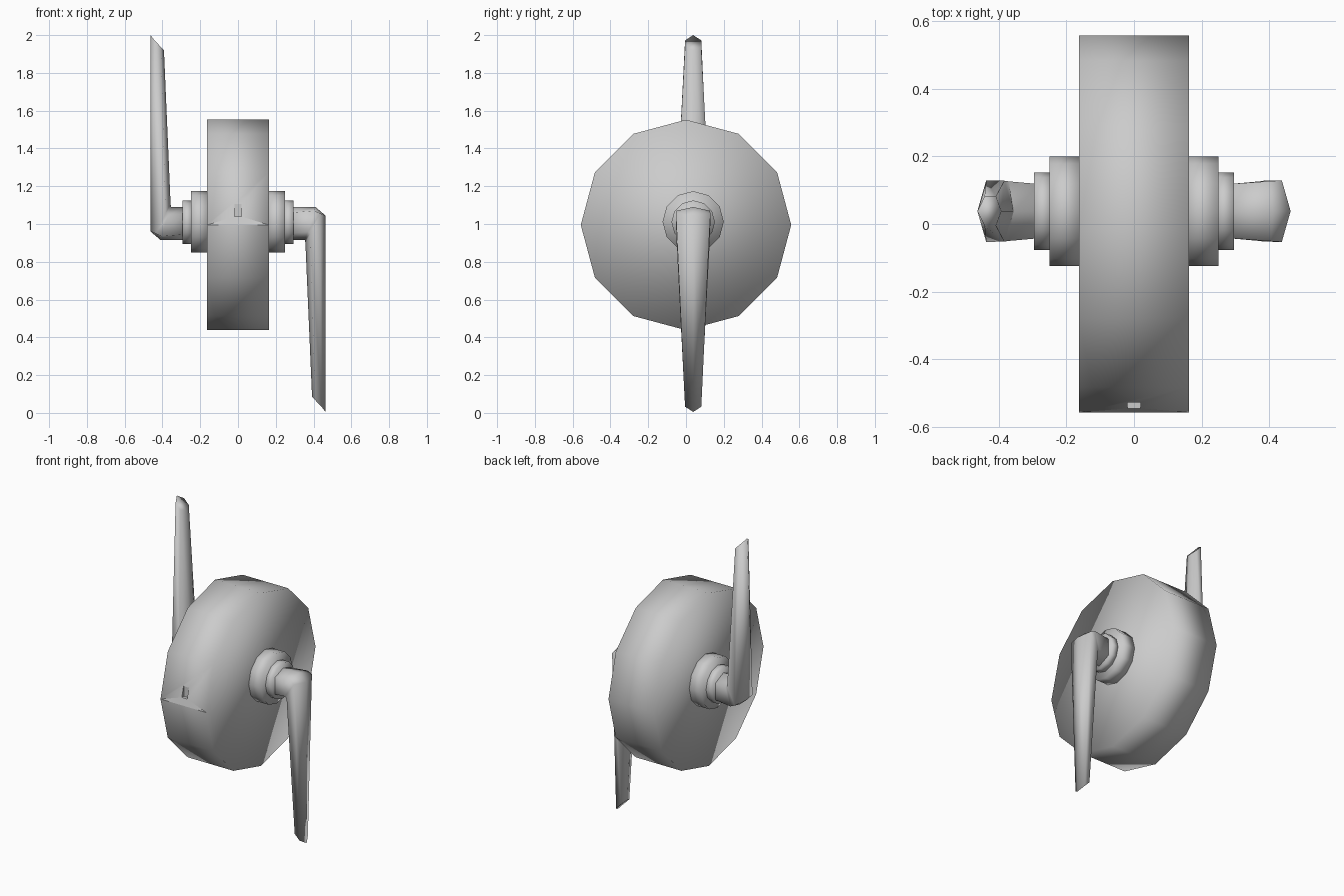
import bpy, bmesh, math

cube = bpy.data.objects.get("Cube")
if cube:
    bpy.data.objects.remove(cube, do_unlink=True)

grey = bpy.data.materials.new("plain grey")
grey.use_nodes = True
grey.diffuse_color = (0.6, 0.6, 0.6, 1)
grey.node_tree.nodes["Principled BSDF"].inputs["Base Color"].default_value = (0.6, 0.6, 0.6, 1)


def loft(name, rings):
    """Skin a list of closed rings and cap both ends."""
    bm = bmesh.new()
    loops = [[bm.verts.new(p) for p in ring] for ring in rings]
    n = len(loops[0])
    for a, b in zip(loops, loops[1:]):
        for i in range(n):
            j = (i + 1) % n
            bm.faces.new((a[i], a[j], b[j], b[i]))
    bm.faces.new(loops[0])
    bm.faces.new(loops[-1])
    bmesh.ops.recalc_face_normals(bm, faces=bm.faces)
    for f in bm.faces:
        f.smooth = True
    mesh = bpy.data.meshes.new(name)
    bm.to_mesh(mesh)
    bm.free()
    mesh.materials.append(grey)
    ob = bpy.data.objects.new(name, mesh)
    bpy.context.collection.objects.link(ob)
    return ob


def ring(x, r, y, z, sides=12):
    """Regular polygon around the x axis."""
    return [(x, y + r * math.cos(math.tau * i / sides), z + r * math.sin(math.tau * i / sides))
            for i in range(sides)]


# Wheel
wheel = loft("wheel", [ring(-0.163, 0.557, 0, 0.995), ring(0.163, 0.557, 0, 0.995)])

# Small recess in the front of the rim
bpy.ops.mesh.primitive_cube_add(size=1, location=(0, -0.56, 1.072))
cutter = bpy.context.object
cutter.name = "notch_cutter"
cutter.scale = (0.038, 0.07, 0.066)
cutter.hide_render = True
cut = wheel.modifiers.new("notch", 'BOOLEAN')
cut.operation, cut.object, cut.solver = 'DIFFERENCE', cutter, 'EXACT'
bpy.context.view_layer.objects.active = wheel
bpy.ops.object.modifier_apply(modifier=cut.name)
bpy.data.objects.remove(cutter, do_unlink=True)
for f in wheel.data.polygons:
    c = f.center
    f.use_smooth = not (abs(c.x) < 0.025 and c.y < -0.5 and f.area < 0.01)


# Elbowed arm: each row is one hexagon as (x, z, half width) from outer to inner edge
ROWS = [
    [(0.28, 1.09, 0), (0.28, 1.06, 0.08), (0.28, 0.95, 0.08), (0.28, 0.915, 0)],
    [(0.41, 1.09, 0), (0.405, 1.07, 0.089), (0.37, 0.96, 0.088), (0.355, 0.915, 0)],
    [(0.463, 1.045, 0), (0.437, 1.055, 0.091), (0.383, 0.95, 0.09), (0.357, 0.895, 0)],
    [(0.463, 0.005, 0), (0.442, 0.033, 0.043), (0.408, 0.068, 0.043), (0.392, 0.085, 0)],
]
ARM_Y, MID_Z = 0.038, 1.0025


def hexagon(row, side):
    """Expand a row to six points; side -1 turns it half a turn about y."""
    a, b, c, d = row
    pts = [(a, 1), (b, 1), (c, 1), (d, 1), (c, -1), (b, -1)]
    return [(side * p[0], ARM_Y + s * p[2], MID_Z + side * (p[1] - MID_Z)) for p, s in pts]


for side, label in ((1, "left"), (-1, "right")):
    # Stepped hub collars
    loft(label + "_hub", [ring(side * 0.155, 0.162, ARM_Y, 1.012),
                          ring(side * 0.25, 0.162, ARM_Y, 1.012)])
    loft(label + "_collar", [ring(side * 0.24, 0.115, ARM_Y, 1.01),
                             ring(side * 0.295, 0.115, ARM_Y, 1.01)])
    # Shaft and tapered arm
    loft(label + "_arm", [hexagon(row, side) for row in ROWS])
